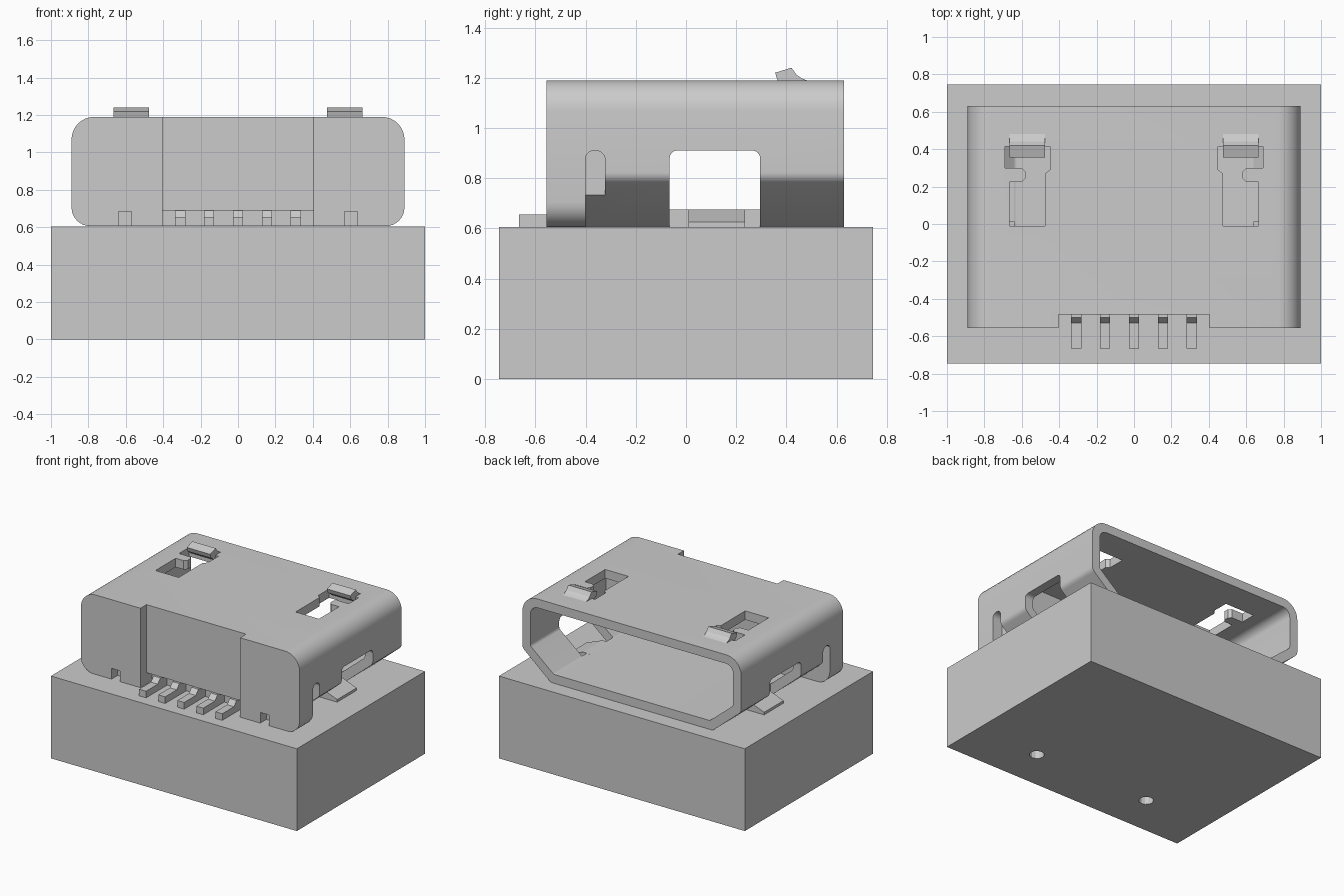
import bpy, bmesh, math
from mathutils import Vector

cube = bpy.data.objects.get("Cube")
if cube:
    bpy.data.objects.remove(cube)

grey = bpy.data.materials.new("plain_grey")
grey.use_nodes = True
colour = (0.6, 0.6, 0.6, 1)
grey.diffuse_color = colour
grey.node_tree.nodes["Principled BSDF"].inputs["Base Color"].default_value = colour


def rounded(corners, steps=8):
    """Outline from (u, v, radius) corners, with arcs at the corners."""
    out = []
    for i, (u, v, r) in enumerate(corners):
        p = Vector((u, v))
        if r == 0:
            out.append(p)
            continue
        a = (Vector(corners[i - 1][:2]) - p).normalized()
        b = (Vector(corners[(i + 1) % len(corners)][:2]) - p).normalized()
        half = a.angle(b) / 2
        centre = p + (a + b).normalized() * (r / math.sin(half))
        start = p + a * (r / math.tan(half)) - centre
        end = p + b * (r / math.tan(half)) - centre
        sweep = start.angle(end)
        for k in range(steps + 1):
            t = k / steps
            out.append(centre + (start * math.sin((1 - t) * sweep)
                                 + end * math.sin(t * sweep)) / math.sin(sweep))
    return out


def extrude(name, outline, axis, lo, hi):
    """Prism of a 2D outline along the given axis."""
    place = {"x": lambda u, v: (lo, u, v),
             "y": lambda u, v: (u, lo, v),
             "z": lambda u, v: (u, v, lo)}[axis]
    bm = bmesh.new()
    face = bm.faces.new([bm.verts.new(place(*p)) for p in outline])
    new = bmesh.ops.extrude_face_region(bm, geom=[face])["geom"]
    shift = Vector([hi - lo if a == axis else 0 for a in "xyz"])
    bmesh.ops.translate(bm, vec=shift,
                        verts=[g for g in new if isinstance(g, bmesh.types.BMVert)])
    bmesh.ops.recalc_face_normals(bm, faces=bm.faces)
    mesh = bpy.data.meshes.new(name)
    bm.to_mesh(mesh)
    bm.free()
    mesh.materials.append(grey)
    obj = bpy.data.objects.new(name, mesh)
    bpy.context.collection.objects.link(obj)
    return obj


def box(name, x0, x1, y0, y1, z0, z1):
    return extrude(name, [(x0, y0), (x1, y0), (x1, y1), (x0, y1)], "z", z0, z1)


def cut(obj, cutters):
    """Subtract the cutters one by one, then remove them."""
    for c in cutters:
        mod = obj.modifiers.new("cut", "BOOLEAN")
        mod.operation = "DIFFERENCE"
        mod.solver = "EXACT"
        mod.object = c
        dg = bpy.context.evaluated_depsgraph_get()
        mesh = bpy.data.meshes.new_from_object(obj.evaluated_get(dg))
        obj.modifiers.clear()
        obj.data = mesh
        bpy.data.objects.remove(c)


def smooth(obj):
    bpy.ops.object.select_all(action="DESELECT")
    obj.select_set(True)
    bpy.context.view_layer.objects.active = obj
    bpy.ops.object.shade_smooth_by_angle(angle=math.radians(30))


W, BASE, TOP, T = 0.89, 0.606, 1.19, 0.065
FRONT, BACK, LEG = -0.555, 0.63, -0.4

# Board block with two locating holes underneath
board = box("board", -1, 1, -0.745, 0.745, 0, 0.605)
ring = [(math.cos(i * math.pi / 6) * 0.05, math.sin(i * math.pi / 6) * 0.05)
        for i in range(12)]
cut(board, [extrude("hole", [(u + s * 0.475, v - 0.44) for u, v in ring], "z", -0.1, 0.58)
            for s in (-1, 1)])

# Shell: rounded on top, slanted at the lower sides, hollow behind the rear block
shell = extrude("shell", rounded([
    (-W, TOP, 0.12), (W, TOP, 0.12), (W, 0.8, 0.05),
    (0.66, BASE, 0.04), (-0.66, BASE, 0.04), (-W, 0.8, 0.05)]), "y", LEG, BACK)
inner = extrude("cavity", rounded([
    (-W + T, TOP - T, 0.06), (W - T, TOP - T, 0.06), (W - T, 0.83, 0.03),
    (0.635, BASE + T, 0.03), (-0.635, BASE + T, 0.03), (-W + T, 0.83, 0.03)]),
    "y", -0.25, BACK + 0.1)
cutters = [inner]
window = rounded([(-0.065, 0.5, 0), (0.295, 0.5, 0), (0.295, 0.91, 0.03), (-0.065, 0.91, 0.03)])
slot = rounded([(LEG - 0.002, 0.5, 0), (-0.322, 0.5, 0),
                (-0.322, 0.91, 0.038), (LEG - 0.002, 0.91, 0.038)])
latch_hole = [(0.475, -0.01), (0.665, -0.01), (0.665, 0.225), (0.6, 0.225),
              (0.58, 0.245), (0.58, 0.28), (0.6, 0.3), (0.69, 0.3),
              (0.69, 0.415), (0.45, 0.415), (0.45, 0.29), (0.475, 0.27)]
for s in (-1, 1):
    cutters += [extrude("window", window, "x", s * 0.64, s * 1.1),
                extrude("slot", slot, "x", s * 0.81, s * 1.1),
                extrude("latch_hole", [(s * x, y) for x, y in latch_hole], "z", 1.05, 1.3)]
cut(shell, cutters)
smooth(shell)

# Front cover with centre recess, pin gap and foot notches
cover = extrude("front_cover", rounded([
    (-W, TOP, 0.12), (W, TOP, 0.12), (W, BASE, 0.1), (-W, BASE, 0.1)]), "y", FRONT, LEG)
cut(cover, [box("recess", -0.405, 0.405, -0.7, -0.485, 0.5, 1.3),
            box("pin_gap", -0.405, 0.405, -0.7, -0.42, 0.5, 0.69)]
    + [box("notch", s * 0.605 - 0.035, s * 0.605 + 0.035, -0.7, -0.485, 0.5, 0.685)
       for s in (-1, 1)])
smooth(cover)

# Five contact pins
pin = [(-0.665, BASE), (-0.41, BASE), (-0.41, 0.689), (-0.5, 0.689),
       (-0.53, 0.655), (-0.665, 0.655)]
for i in range(-2, 3):
    extrude("pin", pin, "x", i * 0.155 - 0.028, i * 0.155 + 0.028)

# Raised spring latches and bent side flaps
latch = [(0.355, 1.22), (0.42, 1.24), (0.44, 1.212), (0.46, 1.198), (0.485, 1.188),
         (0.485, 1.14), (0.42, 1.15), (0.365, 1.188)]
flap = [(0.6, 0.671), (0.67, 0.675), (0.8, 0.625), (0.8, BASE), (0.6, BASE)]
for s, side in ((1, "left"), (-1, "right")):
    extrude(side + "_latch", latch, "x", s * 0.475, s * 0.665)
    extrude(side + "_flap", [(s * x, z) for x, z in flap], "y", 0.01, 0.235)
